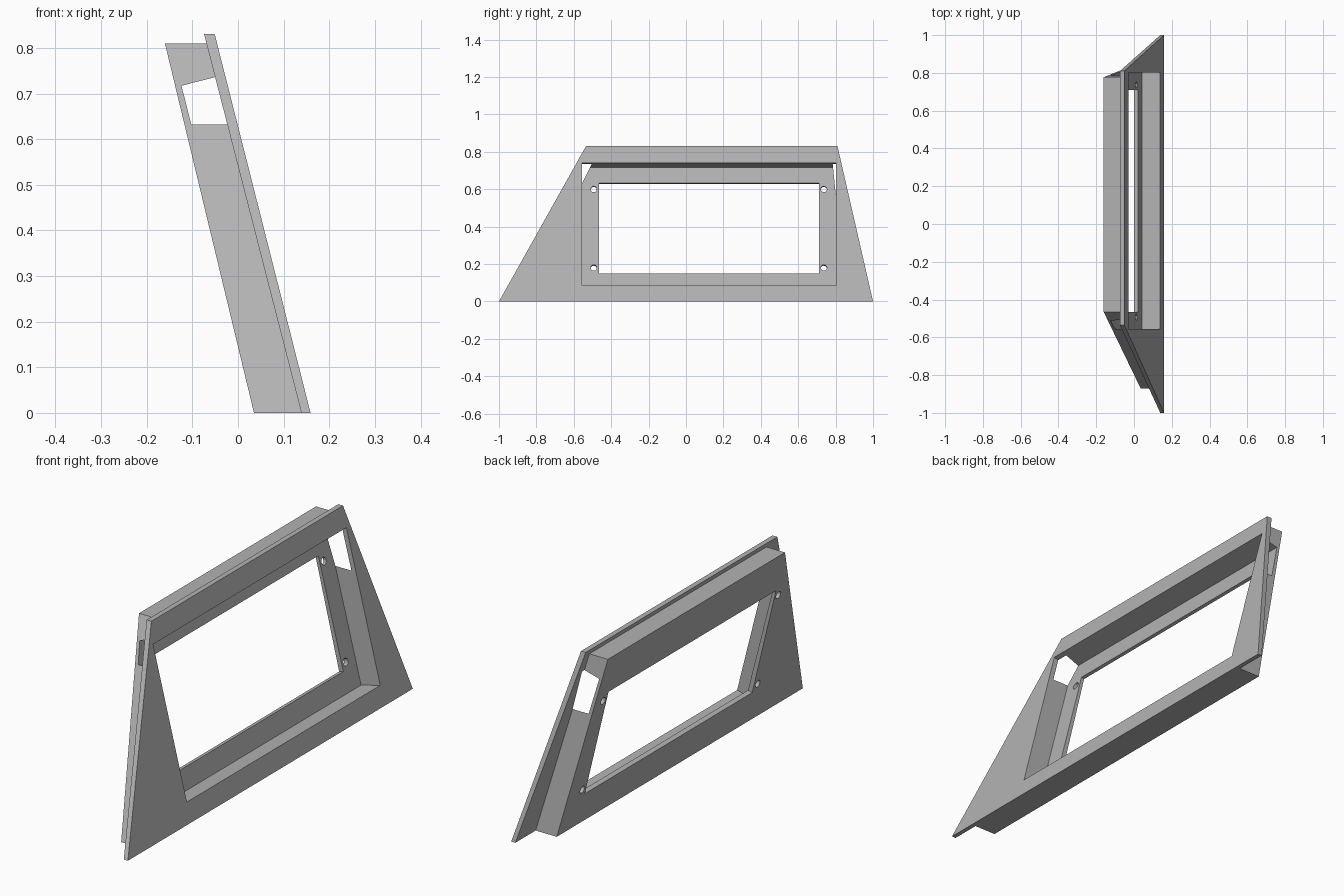
import bpy, bmesh, math
from mathutils import Vector

cube = bpy.data.objects.get("Cube")
if cube:
    bpy.data.objects.remove(cube, do_unlink=True)

TILT = math.atan(0.255)
NORMAL = Vector((math.cos(TILT), 0, math.sin(TILT)))   # out of the leaning face

grey = bpy.data.materials.new("plain grey")
grey.use_nodes = True
grey.diffuse_color = (0.45, 0.45, 0.45, 1)
grey.node_tree.nodes["Principled BSDF"].inputs["Base Color"].default_value = (0.45, 0.45, 0.45, 1)


def hull(name, points):
    """Convex solid through the given points, with clean flat faces."""
    bm = bmesh.new()
    for p in points:
        bm.verts.new(p)
    bmesh.ops.convex_hull(bm, input=bm.verts[:])
    bmesh.ops.dissolve_limit(bm, angle_limit=0.005, verts=bm.verts[:], edges=bm.edges[:])
    bmesh.ops.recalc_face_normals(bm, faces=bm.faces[:])
    mesh = bpy.data.meshes.new(name)
    bm.to_mesh(mesh)
    bm.free()
    mesh.materials.append(grey)
    obj = bpy.data.objects.new(name, mesh)
    bpy.context.collection.objects.link(obj)
    return obj


def leaning_slab(name, outline, back, front):
    """Outline in y, z spread between two leaning planes given as (x at z=0, slope)."""
    return hull(name, [(x0 - s * z, y, z) for y, z in outline for x0, s in (back, front)])


def face_point(y, z):
    return Vector((0.159 - 0.255 * z, y, z))


def cutter(name, outline, near, far):
    """Solid square to the leaning face, between two depths below it."""
    points = [face_point(y, z) - NORMAL * d for y, z in outline for d in (near, far)]
    obj = hull(name, points)
    obj.hide_render = True
    return obj


def rectangle(y0, y1, z0, z1):
    return [(y0, z0), (y1, z0), (y1, z1), (y0, z1)]


def combine(target, tool, operation):
    mod = target.modifiers.new(tool.name, "BOOLEAN")
    mod.operation, mod.object, mod.solver = operation, tool, "EXACT"
    bpy.context.view_layer.update()
    mesh = bpy.data.meshes.new_from_object(
        target.evaluated_get(bpy.context.evaluated_depsgraph_get()))
    target.modifiers.clear()
    target.data = mesh
    bpy.data.objects.remove(tool, do_unlink=True)


# Front flange and the housing behind it
frame = leaning_slab("bezel_frame", [(-1, 0), (1, 0), (0.81, 0.83), (-0.535, 0.83)],
                     (0.139, 0.257), (0.159, 0.253))
housing = leaning_slab("housing", [(-0.87, 0), (0.857, 0), (0.777, 0.81), (-0.466, 0.81)],
                       (0.035, 0.241), (0.15, 0.255))
combine(frame, housing, "UNION")

# Deep pocket, which breaks out through the slanted side walls
combine(frame, cutter("pocket", rectangle(-0.555, 0.802, 0.085, 0.741), -0.05, 0.097), "DIFFERENCE")

# Window through the back wall
DROP = 0.024
combine(frame, cutter("window", rectangle(-0.465, 0.71, 0.15 + DROP, 0.632 + DROP), 0.06, 0.2),
        "DIFFERENCE")

# Four screw holes round the window
for y in (-0.493, 0.737):
    for z in (0.18, 0.6):
        ring = [(y + 0.016 * math.cos(a), z + DROP + 0.016 * math.sin(a))
                for a in (math.tau * i / 24 for i in range(24))]
        combine(frame, cutter("screw_hole", ring, 0.06, 0.2), "DIFFERENCE")
